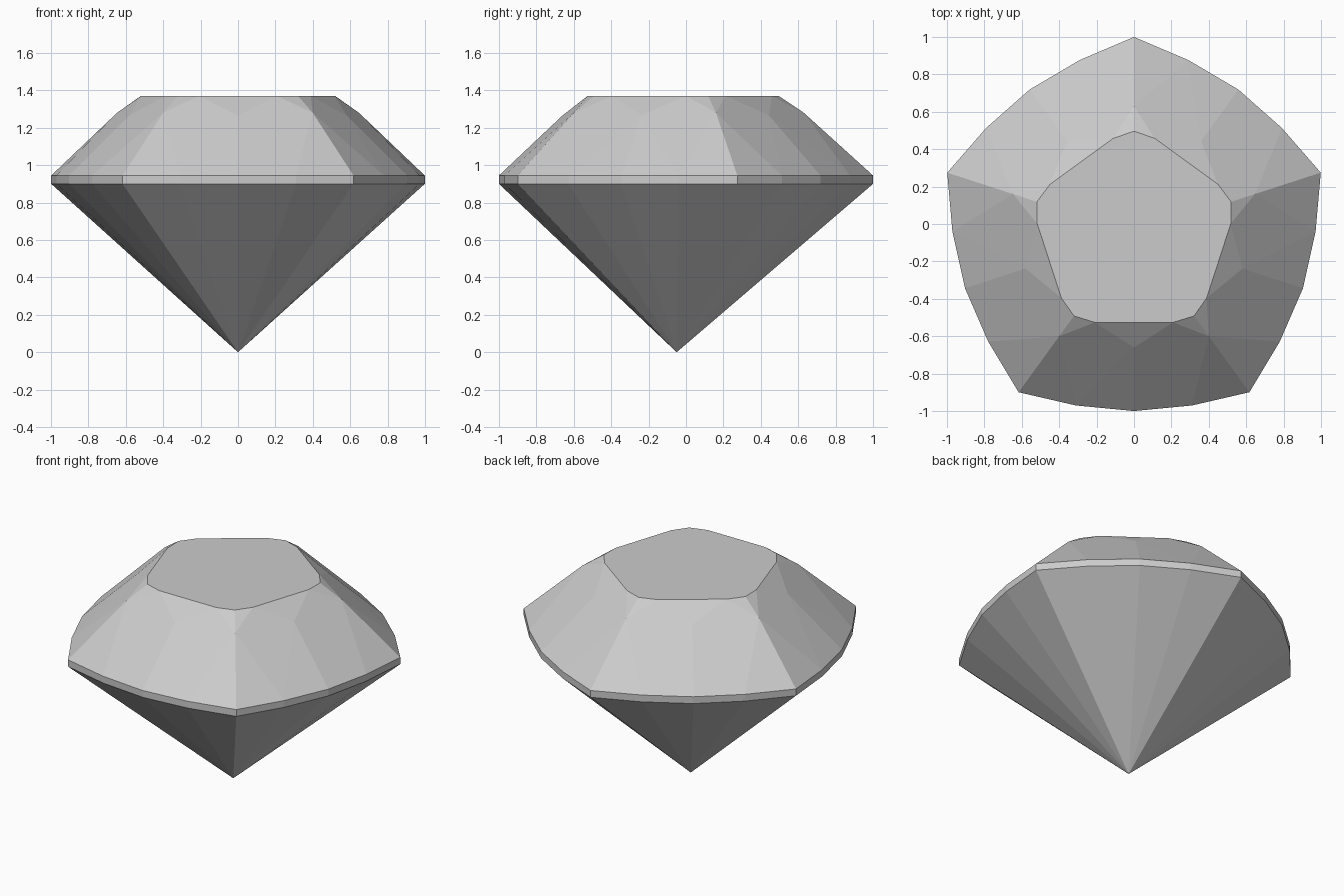
import bpy, bmesh
from math import sin, cos, radians

cube = bpy.data.objects.get("Cube")
if cube:
    bpy.data.objects.remove(cube)

CENTRE_Y = -0.05
SIDES = 5
TABLE_Z, GIRDLE_TOP, GIRDLE_LOW = 1.37, 0.945, 0.9

stone = bpy.data.materials.new("pale grey stone")
stone.use_nodes = True
stone.diffuse_color = (0.6, 0.6, 0.6, 1)
stone.node_tree.nodes["Principled BSDF"].inputs["Base Color"].default_value = (0.6, 0.6, 0.6, 1)

bm = bmesh.new()


def ring(height, *points):
    """Repeat (angle from corner, radius) points round the five corners."""
    verts = []
    for side in range(SIDES):
        for angle, radius in points:
            a = radians(90 + side * 72 + angle)
            verts.append(bm.verts.new((radius * cos(a), CENTRE_Y + radius * sin(a), height)))
    return verts


# Rings of facet points, from the table down to the tip
table = ring(TABLE_Z, (-12.3, 0.52), (0, 0.546), (12.3, 0.52))
corners = ring(1.28, (0, 0.68))
middles = ring(1.266, (36, 0.61))
outline = ((0, 1.05), (17.4, 0.971), (36, 0.95), (54.6, 0.971))
girdle = ring(GIRDLE_TOP, *outline)
lower = ring(GIRDLE_LOW, *outline)
tip = bm.verts.new((0, CENTRE_Y, 0))

# Flat table
bm.faces.new(table)

# Crown: star triangles, kites and girdle triangles on each side
for i in range(SIDES):
    j = (i + 1) % SIDES
    before, corner, after = table[3 * i:3 * i + 3]
    following = table[3 * j]
    g = [girdle[(4 * i + k) % len(girdle)] for k in range(5)]
    facets = [
        (before, corner, corners[i]),
        (corner, after, corners[i]),
        (after, following, middles[i]),
        (after, middles[i], g[1], corners[i]),
        (following, corners[j], g[3], middles[i]),
        (corners[i], g[1], g[0]),
        (middles[i], g[2], g[1]),
        (middles[i], g[3], g[2]),
        (corners[j], g[4], g[3]),
    ]
    for facet in facets:
        bm.faces.new(facet)

# Girdle band and pavilion
for k in range(len(girdle)):
    n = (k + 1) % len(girdle)
    bm.faces.new((girdle[k], girdle[n], lower[n], lower[k]))
    bm.faces.new((lower[k], lower[n], tip))

bmesh.ops.recalc_face_normals(bm, faces=bm.faces)
mesh = bpy.data.meshes.new("gem")
bm.to_mesh(mesh)
bm.free()
mesh.materials.append(stone)
gem = bpy.data.objects.new("gem", mesh)
bpy.context.collection.objects.link(gem)
